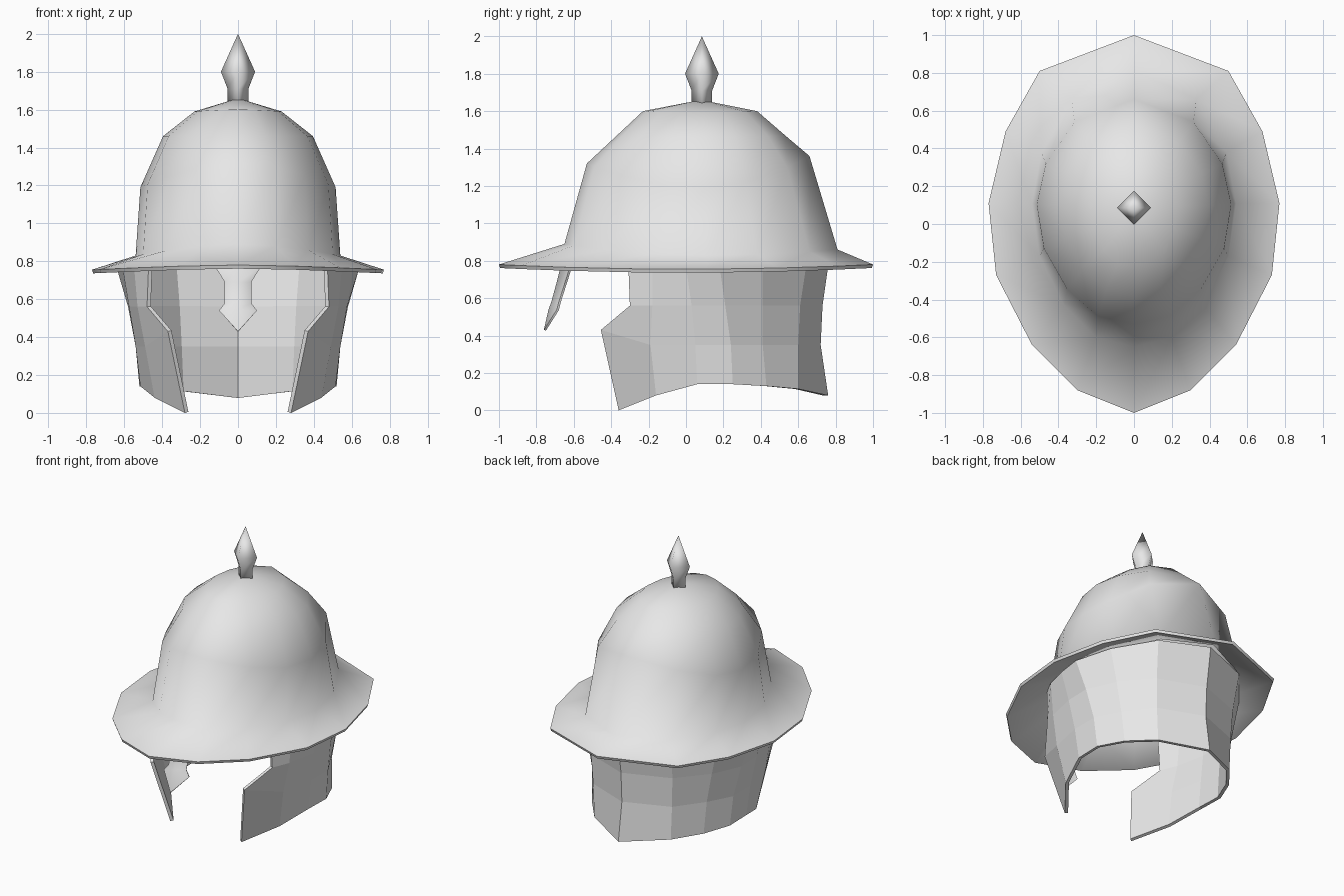
import bpy, bmesh, math

if "Cube" in bpy.data.objects:
    bpy.data.objects.remove(bpy.data.objects["Cube"], do_unlink=True)

GREY = (0.8, 0.8, 0.8, 1.0)
steel = bpy.data.materials.new("grey_steel")
steel.use_nodes = True
steel.diffuse_color = GREY
steel.node_tree.nodes["Principled BSDF"].inputs["Base Color"].default_value = GREY


def loft(name, rows, closed, thickness=0, smooth_angle=0):
    """Skin rows of points (top to bottom, clockwise from above)."""
    bm = bmesh.new()
    grid = [[bm.verts.new(p) for p in row] for row in rows]
    n = len(rows[0])
    for a, b in zip(grid, grid[1:]):
        for i in range(n if closed else n - 1):
            k = (i + 1) % n
            bm.faces.new((a[i], a[k], b[k], b[i]))
    bmesh.ops.remove_doubles(bm, verts=bm.verts, dist=0.0005)
    mesh = bpy.data.meshes.new(name)
    bm.to_mesh(mesh)
    bm.free()
    mesh.materials.append(steel)
    obj = bpy.data.objects.new(name, mesh)
    bpy.context.collection.objects.link(obj)
    bpy.ops.object.select_all(action='DESELECT')
    obj.select_set(True)
    bpy.context.view_layer.objects.active = obj
    if thickness:
        mod = obj.modifiers.new("thickness", 'SOLIDIFY')
        mod.thickness = thickness
        mod.offset = -1
        bpy.ops.object.modifier_apply(modifier=mod.name)
    if smooth_angle:
        bpy.ops.object.shade_smooth_by_angle(angle=math.radians(smooth_angle))
    return obj


def mirror(half, closed):
    """Half row running back to front on +x -> full row, clockwise from above."""
    other = [(-x, y, z) for x, y, z in half[::-1]]
    return half + other[1:-1] if closed else other[:-1] + half


# Bowl and brim: one shell of rings, from the crown down to the brim edge
CY = 0.08
base = [(0, .81), (.33, .66), (.49, .38), (.54, .11),
        (.50, -.17), (.37, -.43), (.20, -.60), (0, -.65)]
brim = [(0, 1.0), (.50, .81), (.68, .49), (.77, .11),
        (.73, -.27), (.54, -.64), (.30, -.88), (0, -1.0)]


def bowl_ring(side_x, side_z, front_y, front_z, back_y, back_z):
    ring = []
    for x, y in base:
        u, v = x / .54, (y - CY) / .73
        end_y, end_z = (back_y, back_z) if v > 0 else (front_y, front_z)
        ring.append((u * side_x, CY + abs(v) * (end_y - CY),
                     side_z + v * v * (end_z - side_z)))
    return mirror(ring, True)


rings = [
    bowl_ring(0, 1.66, CY, 1.66, CY, 1.66),
    bowl_ring(.23, 1.59, -.23, 1.60, .38, 1.60),
    bowl_ring(.395, 1.46, -.38, 1.46, .53, 1.47),
    bowl_ring(.515, 1.19, -.53, 1.32, .66, 1.36),
    bowl_ring(.54, .83, -.65, .89, .81, .86),
    mirror([(x, y, .755 + .025 * y * y) for x, y in brim], True),
]
loft("bowl_and_brim", rings, True, thickness=.02, smooth_angle=75)

# Neck guard and cheek guards: one bent plate, columns from back to cheek edge
columns = [
    [(0, .77, .84), (0, .73, .56), (0, .72, .35), (0, .76, .08)],
    [(.34, .65, .82), (.32, .61, .56), (.31, .60, .35), (.30, .60, .115)],
    [(.54, .41, .79), (.49, .41, .56), (.45, .41, .35), (.44, .43, .13)],
    [(.64, .18, .765), (.58, .21, .56), (.54, .24, .35), (.52, .25, .14)],
    [(.61, 0, .77), (.575, .03, .56), (.54, .05, .35), (.515, .06, .14)],
    [(.55, -.18, .79), (.53, -.18, .56), (.49, -.19, .35), (.44, -.16, .08)],
    [(.47, -.31, .82), (.48, -.30, .56), (.37, -.455, .43), (.28, -.36, 0)],
]
rows = [mirror([c[j] for c in columns], False) for j in range(4)]
loft("neck_and_cheek_guard", rows, False, thickness=.022)

# Nose guard: shallow ridged plate, (half width, side y, ridge y, side z, ridge z)
nose = [(.12, -.58, -.62, .86, .86), (.12, -.62, -.67, .77, .77),
        (.07, -.645, -.69, .69, .69), (.07, -.68, -.72, .58, .58),
        (.10, -.69, -.735, .54, .54), (0, -.76, -.76, .43, .43)]
loft("nose_guard", [[(w, ys, zs), (0, yr, zr), (-w, ys, zs)]
                    for w, ys, yr, zs, zr in nose], False, thickness=.012, smooth_angle=75)

# Crown spike: four-sided turned profile, (radius, height)
spike = [(0, 2.0), (.09, 1.80), (.055, 1.71), (.055, 1.62), (0, 1.62)]
loft("crown_spike", [[(r * math.sin(i * math.pi / 2), .085 + r * math.cos(i * math.pi / 2), z)
                      for i in range(4)] for r, z in spike], True, smooth_angle=100)
